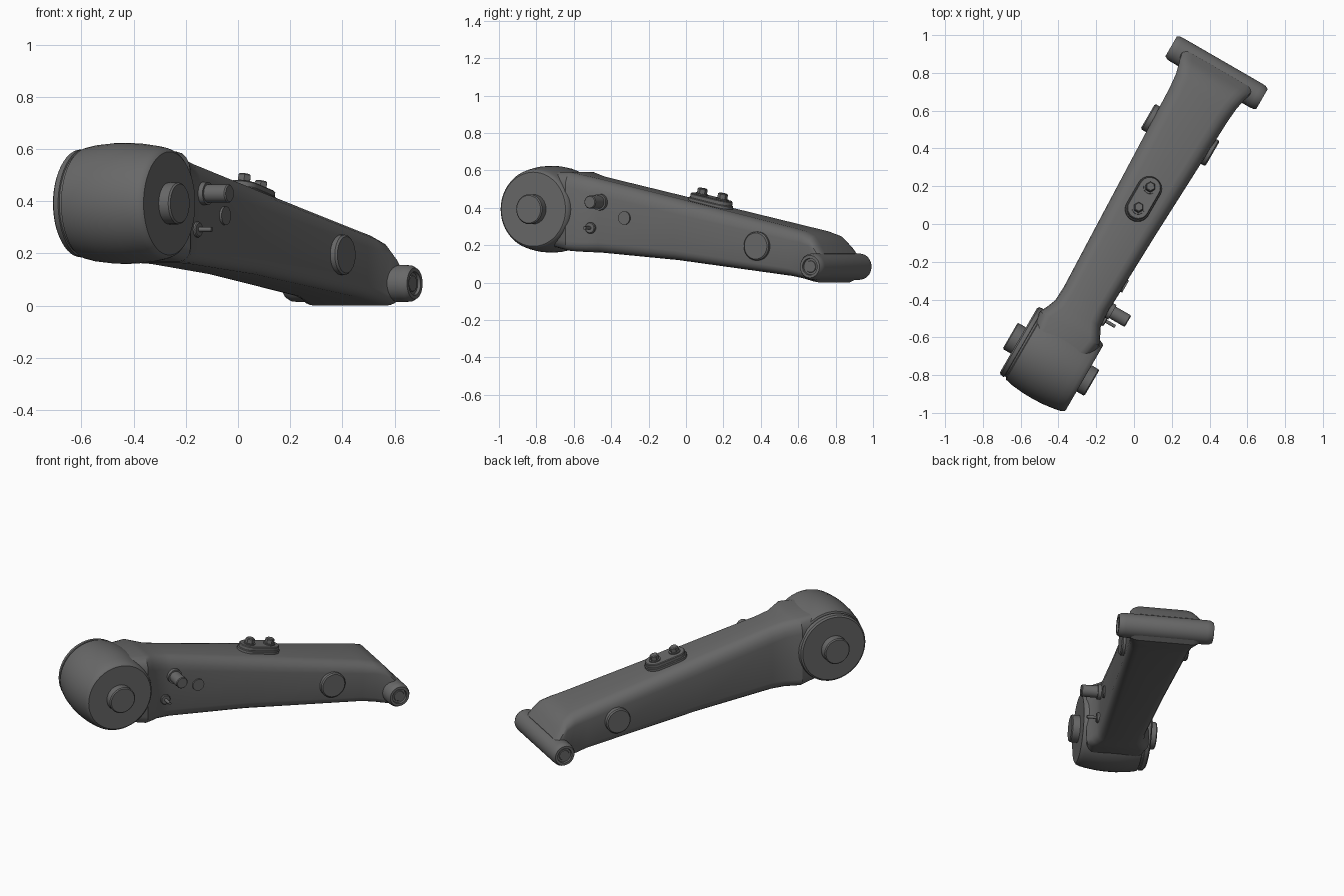
import bpy, bmesh, math
from mathutils import Matrix, Vector

cube = bpy.data.objects.get("Cube")
if cube:
    bpy.data.objects.remove(cube, do_unlink=True)

# One cast-metal grey for everything
metal = bpy.data.materials.new("dark_grey_metal")
metal.use_nodes = True
GREY = (0.14, 0.14, 0.14, 1)
metal.diffuse_color = GREY
metal.node_tree.nodes["Principled BSDF"].inputs["Base Color"].default_value = GREY

# The arm is modelled along y, then swung in plan
SWING = Matrix.Rotation(math.radians(-30), 4, 'Z')
TO_X = Matrix.Rotation(math.radians(90), 4, 'Y')
SLOPE = -0.215                      # fall of the arm's top


def finish(name, bm, local, angle=32):
    bmesh.ops.recalc_face_normals(bm, faces=bm.faces)
    mesh = bpy.data.meshes.new(name)
    bm.to_mesh(mesh)
    bm.free()
    mesh.materials.append(metal)
    obj = bpy.data.objects.new(name, mesh)
    bpy.context.collection.objects.link(obj)
    obj.matrix_world = SWING @ local
    bpy.ops.object.select_all(action='DESELECT')
    obj.select_set(True)
    bpy.context.view_layer.objects.active = obj
    bpy.ops.object.shade_smooth_by_angle(angle=math.radians(angle))
    return obj


def loft(rings):
    """Skin equal rings of points and cap both ends."""
    bm = bmesh.new()
    rows = [[bm.verts.new(p) for p in ring] for ring in rings]
    n = len(rows[0])
    for a, b in zip(rows, rows[1:]):
        for i in range(n):
            j = (i + 1) % n
            bm.faces.new((a[i], a[j], b[j], b[i]))
    bm.faces.new(rows[0])
    bm.faces.new(rows[-1])
    return bm


def turned(name, profile, local, sides=32):
    """Turn (height, radius) pairs about local z."""
    turn = [math.tau * i / sides for i in range(sides)]
    finish(name, loft([[(r * math.cos(t), r * math.sin(t), h) for t in turn]
                       for h, r in profile]), local)


def crosswise(name, profile, y, z, sides=32):
    turned(name, profile, Matrix.Translation((0, y, z)) @ TO_X, sides)


def arm_section(y, left, right, low, high, cx, cz):
    """Rounded box section with deeper rounding on top."""
    pts = []
    for sx, top, start in ((1, 1, 0), (-1, 1, 90), (-1, 0, 180), (1, 0, 270)):
        rx, rz = (cx, cz) if top else (cx * 0.8, cz * 0.65)
        ox = right - rx if sx > 0 else left + rx
        oz = high - rz if top else low + rz
        for k in range(5):
            t = math.radians(start + 22.5 * k)
            pts.append((ox + rx * math.cos(t), y, oz + rz * math.sin(t)))
    return pts


# Tapering arm, flared into the hub and the cross tube
stations = [
    (-0.80, -0.18, 0.14, 0.20, 0.59, 0.06, 0.08),
    (-0.65, -0.20, 0.165, 0.17, 0.59, 0.06, 0.08),
    (-0.61, -0.18, 0.145, 0.166, 0.58, 0.06, 0.08),
    (-0.56, -0.16, 0.12, 0.163, 0.567, 0.06, 0.08),
    (-0.48, -0.155, 0.113, 0.16, 0.55, 0.06, 0.085),
    (0.00, -0.172, 0.128, 0.12, 0.447, 0.065, 0.08),
    (0.72, -0.197, 0.158, 0.035, 0.292, 0.07, 0.065),
    (0.80, -0.205, 0.165, 0.02, 0.274, 0.07, 0.06),
    (0.86, -0.22, 0.178, 0.006, 0.25, 0.07, 0.055),
    (0.90, -0.235, 0.19, 0.0, 0.205, 0.07, 0.05),
    (0.935, -0.24, 0.195, 0.02, 0.155, 0.06, 0.04),
]
finish("arm", loft([arm_section(*s) for s in stations]), Matrix.Identity(4))

# Barrel hub with a shallow groove behind its left cap
crosswise("hub", [
    (-0.222, 0.196), (-0.214, 0.206), (-0.192, 0.209), (-0.190, 0.203),
    (-0.180, 0.203), (-0.176, 0.214), (-0.13, 0.224), (-0.06, 0.231),
    (0.0, 0.232), (0.06, 0.229), (0.12, 0.221), (0.155, 0.214),
    (0.172, 0.207), (0.18, 0.198)], -0.838, 0.392, 48)
crosswise("hub_pin", [(-0.272, 0.074), (-0.266, 0.08), (0.222, 0.08),
                      (0.228, 0.074)], -0.84, 0.392)

# Cross tube with recessed ends
half = [(0.0, 0.071), (0.24, 0.071), (0.262, 0.069), (0.278, 0.06),
        (0.278, 0.045), (0.266, 0.043), (0.266, 0.032), (0.27, 0.03)]
crosswise("cross_tube", [(-0.022 - h, r) for h, r in reversed(half)]
          + [(-0.022 + h, r) for h, r in half[1:]], 0.912, 0.085)

# Round bosses through the arm near the tube
crosswise("side_bosses", [(-0.222, 0.07), (-0.215, 0.077), (0.167, 0.077),
                          (0.174, 0.07)], 0.53, 0.195)

# Fittings on the right flank beside the hub
crosswise("stub_pin", [(0.08, 0.044), (0.135, 0.044), (0.135, 0.035),
                       (0.225, 0.035), (0.23, 0.031)], -0.462, 0.43, 24)
crosswise("small_stud", [(0.08, 0.03), (0.126, 0.03), (0.13, 0.026), (0.13, 0.009),
                         (0.185, 0.009)], -0.52, 0.292, 20)
crosswise("flush_plug", [(0.08, 0.036), (0.127, 0.036)], -0.31, 0.345, 24)


# Two-layer bolted cover on the sloping top
cover = (Matrix.Translation((-0.023, 0.138, 0.447 + SLOPE * 0.138))
         @ Matrix.Rotation(math.atan(SLOPE), 4, 'X'))


def stadium(radius, reach, z):
    pts = []
    for s in (1, -1):
        for k in range(13):
            t = math.pi * k / 12
            pts.append((s * radius * math.cos(t),
                        s * (reach + radius * math.sin(t)), z))
    return pts


for name, radius, low, high in (("cover_base", 0.066, -0.03, 0.018),
                                ("cover_plate", 0.059, 0.0, 0.04)):
    finish(name, loft([stadium(radius, 0.064, low),
                       stadium(radius, 0.064, high - 0.004),
                       stadium(radius - 0.004, 0.064, high)]), cover)
for side, name in ((-1, "rear_cover_bolt"), (1, "front_cover_bolt")):
    spot = cover @ Matrix.Translation((0, side * 0.064, 0.03))
    turned(name + "_washer", [(0, 0.034), (0.016, 0.034)], spot, 20)
    turned(name, [(0, 0.027), (0.04, 0.027), (0.045, 0.022)], spot, 6)
